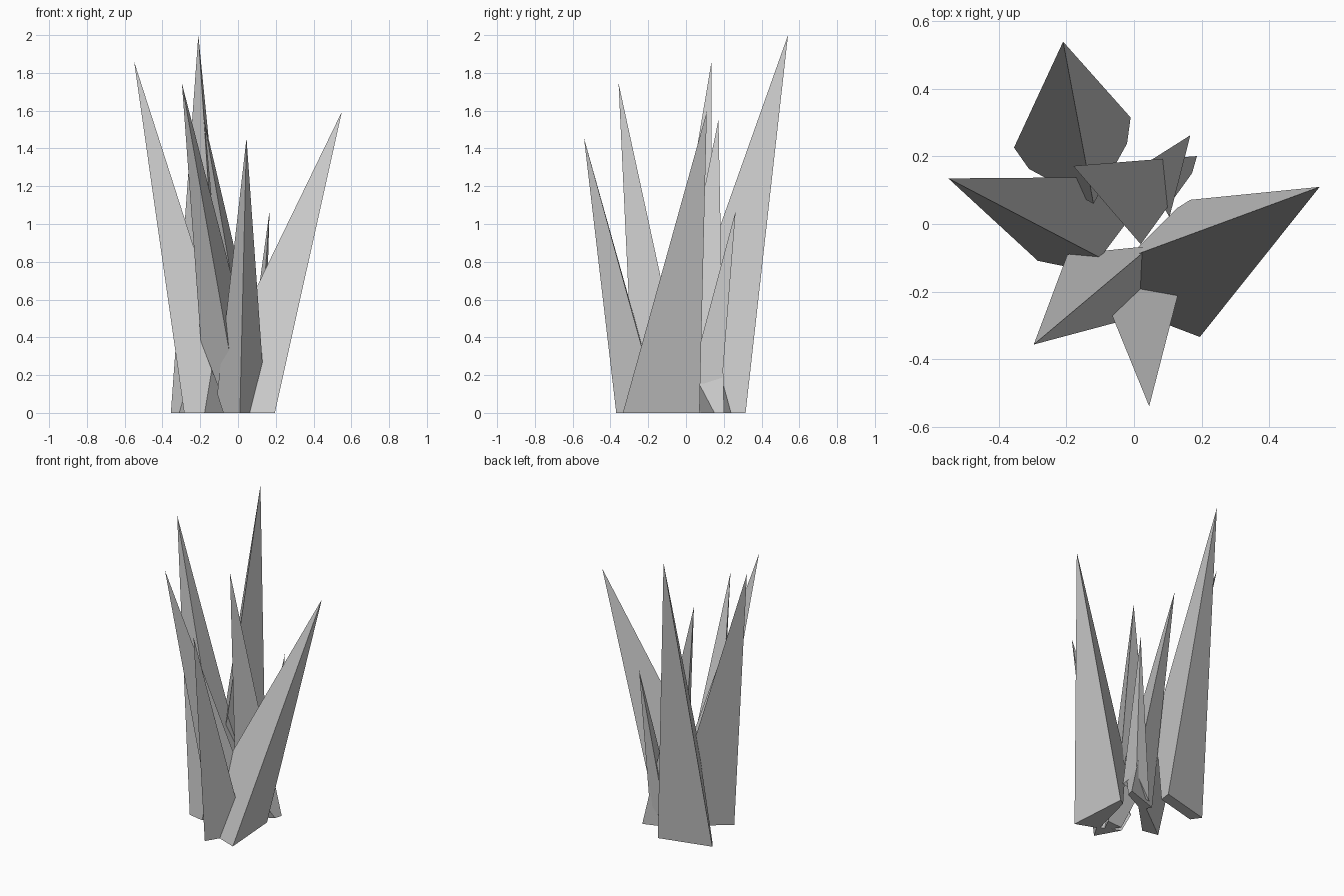
import bpy, bmesh
from mathutils import Vector

if "Cube" in bpy.data.objects:
    bpy.data.objects.remove(bpy.data.objects["Cube"])


def shard(name, tip, base):
    """Three-sided leaning spike, trimmed flat where it meets the ground."""
    bm = bmesh.new()
    t = bm.verts.new(tip)
    b = [bm.verts.new(p) for p in base]
    bm.faces.new(b)
    for i in range(3):
        bm.faces.new((t, b[i], b[(i + 1) % 3]))
    cut = bmesh.ops.bisect_plane(bm, geom=bm.verts[:] + bm.edges[:] + bm.faces[:],
                                 plane_co=Vector((0, 0, 0)), plane_no=Vector((0, 0, 1)),
                                 clear_inner=True)
    rim = [e for e in cut["geom_cut"] if isinstance(e, bmesh.types.BMEdge)]
    if len(rim) >= 3:
        bmesh.ops.contextual_create(bm, geom=rim)
    bmesh.ops.recalc_face_normals(bm, faces=bm.faces[:])
    me = bpy.data.meshes.new(name)
    bm.to_mesh(me)
    bm.free()
    bpy.context.collection.objects.link(bpy.data.objects.new(name, me))


# Name, tip, three base corners (corners below ground get trimmed)
shards = [
    ("left_shard", (-.55, .135, 1.86),
     [(-.235, -.155, -.35), (-.10, -.10, .46), (.08, .14, -.12)]),
    ("back_shard", (-.21, .54, 2.0),
     [(-.37, .195, -.2), (.01, .293, -.2), (-.12, .06, .65)]),
    ("front_left_shard", (-.297, -.357, 1.745),
     [(-.197, -.09, .38), (.05, -.065, .40), (.066, -.26, -.31)]),
    ("front_shard", (.045, -.54, 1.455),
     [(.004, -.34, -.25), (.13, -.21, .26), (-.11, -.16, .10)]),
    ("right_shard", (.55, .11, 1.595),
     [(.106, -.446, -.40), (.15, .07, -.07), (-.02, -.10, .42)]),
    ("middle_shard", (-.18, .172, 1.555),
     [(.21, .203, -.10), (.02, -.06, .40), (-.02, .12, -.20)]),
    ("small_back_right_shard", (.167, .263, 1.07),
     [(.105, .02, .16), (.02, .17, .0), (.14, .19, .15)]),
]
for s in shards:
    shard(*s)
